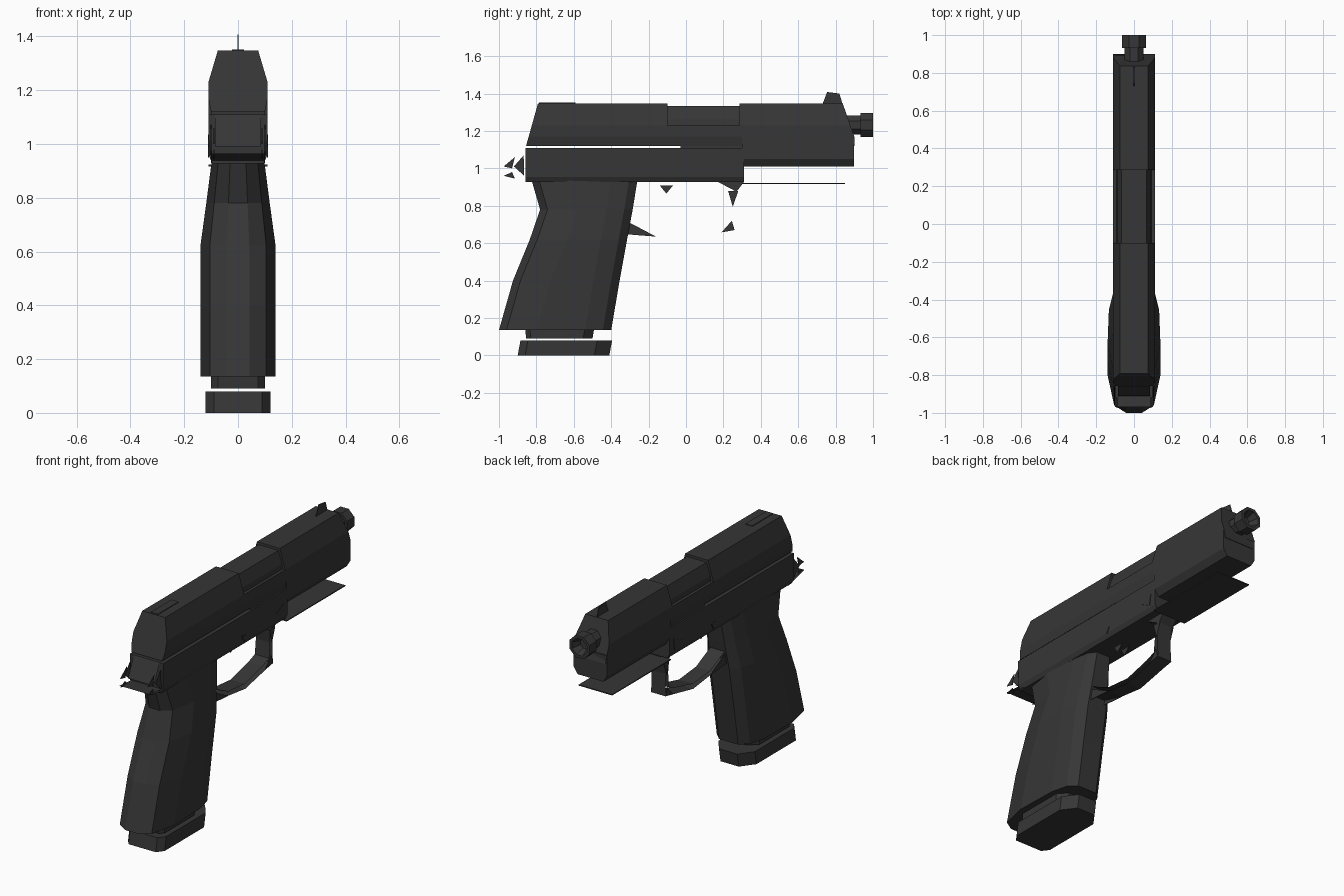
import bpy, bmesh, math

cube = bpy.data.objects.get("Cube")
if cube:
    bpy.data.objects.remove(cube, do_unlink=True)

# Single flat colour
metal = bpy.data.materials.new("dark gunmetal")
metal.use_nodes = True
COLOUR = (0.037, 0.037, 0.037, 1)
metal.diffuse_color = COLOUR
shader = next(n for n in metal.node_tree.nodes if n.type == 'BSDF_PRINCIPLED')
shader.inputs["Base Color"].default_value = COLOUR


def finish(name, bm, recalc=True):
    if recalc:
        bmesh.ops.recalc_face_normals(bm, faces=bm.faces[:])
    mesh = bpy.data.meshes.new(name)
    bm.to_mesh(mesh)
    bm.free()
    mesh.materials.append(metal)
    obj = bpy.data.objects.new(name, mesh)
    bpy.context.collection.objects.link(obj)
    return obj


def loft(name, rings):
    """Skin a list of equal-length closed rings and cap both ends."""
    bm = bmesh.new()
    loops = [[bm.verts.new(p) for p in ring] for ring in rings]
    n = len(loops[0])
    for a, b in zip(loops, loops[1:]):
        for i in range(n):
            j = (i + 1) % n
            bm.faces.new((a[i], a[j], b[j], b[i]))
    bm.faces.new(loops[0])
    bm.faces.new(loops[-1])
    return finish(name, bm)


def mirrored(half):
    """Close a half outline of (x, other) points across x = 0."""
    return half + [(-x, v) for x, v in reversed(half)]


def along_y(name, half, start, end):
    """Sweep an x-z outline between two end surfaces y = f(z)."""
    outline = mirrored(half)
    return loft(name, [[(x, f(z), z) for x, z in outline] for f in (start, end)])


def ribbon(name, path, w):
    """Open strip of width 2w following a y-z path."""
    bm = bmesh.new()
    rows = [[bm.verts.new((s * w, y, z)) for s in (-1, 1)] for y, z in path]
    for a, b in zip(rows, rows[1:]):
        bm.faces.new((a[0], a[1], b[1], b[0]))
    return finish(name, bm)


def side_plate(name, x, points, thick=0.004):
    """Thin plate with a y-z outline."""
    return loft(name, [[(x + d, y, z) for y, z in points]
                       for d in (-thick / 2, thick / 2)])


def flat(y):
    return lambda z: y


# Slide: slanted rear, stepped ejection port, bevelled front
def rear_slant(z):
    return -0.855 + (z - 1.12) * 0.28


def front_slant(z):
    return 0.9 - max(0, z - 1.17) * 0.35


slide_half = [(0.1, 1.12), (0.11, 1.17), (0.11, 1.23), (0.075, 1.348)]
port_half = slide_half[:3] + [(0.093, 1.23), (0.09, 1.26), (0.065, 1.333)]
along_y("slide_rear", slide_half, rear_slant, flat(-0.1))
along_y("ejection_port", port_half, flat(-0.1), flat(0.285))
along_y("slide_front", slide_half, flat(0.285), front_slant)
along_y("slide_nose", [(0.085, 1.01), (0.11, 1.05), (0.11, 1.17)],
        flat(0.3), flat(0.897))

# Frame and dust cover
along_y("frame", [(0.095, 0.928), (0.108, 0.955), (0.11, 1.11)],
        flat(-0.858), flat(0.31))
along_y("frame_rail", [(0.1, 1.1), (0.1, 1.13)], flat(-0.03), flat(0.31))
along_y("dust_cover", [(0.11, 0.917), (0.11, 0.923)], flat(0.3), flat(0.85))

# Rear plate and tang
ribbon("rear_plate", [(-0.858, 1.11), (-0.91, 0.99)], 0.085)
ribbon("tang", [(-0.85, 0.955), (-0.97, 0.965), (-0.82, 0.93)], 0.1)
for s in (-1, 1):
    side_plate("tang_side", s * 0.1, [(-0.92, 1.01), (-0.868, 1.07), (-0.865, 0.96)])
    side_plate("tang_tip_upper", s * 0.09, [(-0.975, 1.01), (-0.915, 1.06), (-0.93, 1.0)])
    side_plate("tang_tip_lower", s * 0.09, [(-0.975, 0.96), (-0.93, 0.98), (-0.915, 0.945)])
    side_plate("takedown_mark", s * 0.11, [(0.2, 1.0), (0.275, 1.035), (0.265, 0.965)])
    side_plate("release_mark", s * 0.11, [(-0.12, 0.99), (-0.08, 0.985), (-0.1, 0.95)])

# Barrel: octagonal tube with a flared tip and a hollow bore
stations = [(0.8, 0.055), (0.932, 0.055), (0.932, 0.07), (1.0, 0.07),
            (1.0, 0.052), (0.95, 0.03)]
angles = [math.radians(22.5 + 45 * i) for i in range(8)]
loft("barrel", [[(r * math.cos(a), y, 1.232 + r * math.sin(a)) for a in angles]
                for y, r in stations])

# Sights
side_plate("front_sight", 0, [(0.73, 1.345), (0.755, 1.408), (0.82, 1.4), (0.84, 1.335)])
along_y("rear_sight", [(0.023, 1.346), (0.023, 1.352)], flat(-0.785), flat(-0.59))

# Grip: faceted loops given as height, half width, back, front
grip_levels = [(0.135, 0.14, -1.0, -0.4), (0.4, 0.14, -0.925, -0.355),
               (0.62, 0.14, -0.835, -0.315), (0.78, 0.118, -0.78, -0.285),
               (0.935, 0.098, -0.825, -0.26)]


def grip_ring(z, w, back, front):
    half = [(0.3 * w, back), (0.75 * w, back + 0.04), (w, back + 0.2),
            (w * 0.95, front - 0.14), (w * 0.78, front - 0.045), (0.45 * w, front)]
    return [(x, y, z) for x, y in mirrored(half)]


loft("grip", [grip_ring(*level) for level in grip_levels])


# Magazine and its base pad
def pad_ring(z, w, back, front, cut):
    half = [(w * 0.75, back), (w, back + cut * 0.5), (w, front - cut), (w * 0.5, front)]
    return [(x, y, z) for x, y in mirrored(half)]


loft("magazine", [pad_ring(0.09, 0.1, -0.855, -0.5, 0.05),
                  pad_ring(0.15, 0.1, -0.86, -0.49, 0.05)])
loft("base_pad", [pad_ring(0, 0.12, -0.9, -0.41, 0.08),
                  pad_ring(0.08, 0.12, -0.885, -0.395, 0.08)])

# Trigger guard: outer and inner strips with small side gussets
GUARD = 0.047
ribbon("guard_outer", [(0.31, 0.925), (0.27, 0.88), (0.255, 0.8), (0.26, 0.67),
                       (0.19, 0.655), (0.0, 0.615), (-0.16, 0.635), (-0.33, 0.68)], GUARD)
ribbon("guard_inner", [(0.18, 0.925), (0.225, 0.88), (0.235, 0.8), (0.225, 0.71),
                       (0.16, 0.685), (0.0, 0.645), (-0.16, 0.66), (-0.31, 0.73)], GUARD)
for s in (-1, 1):
    side_plate("guard_top_gusset", s * GUARD, [(0.17, 0.928), (0.31, 0.928), (0.27, 0.875)])
    side_plate("guard_leg_gusset", s * GUARD, [(0.225, 0.88), (0.28, 0.88), (0.25, 0.795)])
    side_plate("guard_corner_gusset", s * GUARD, [(0.19, 0.658), (0.245, 0.72), (0.26, 0.67)])
    side_plate("guard_rear_gusset", s * GUARD, [(-0.34, 0.73), (-0.16, 0.635), (-0.35, 0.65)])
    side_plate("trigger_side", s * 0.025, [(-0.14, 0.908), (-0.07, 0.908), (-0.105, 0.865)])
